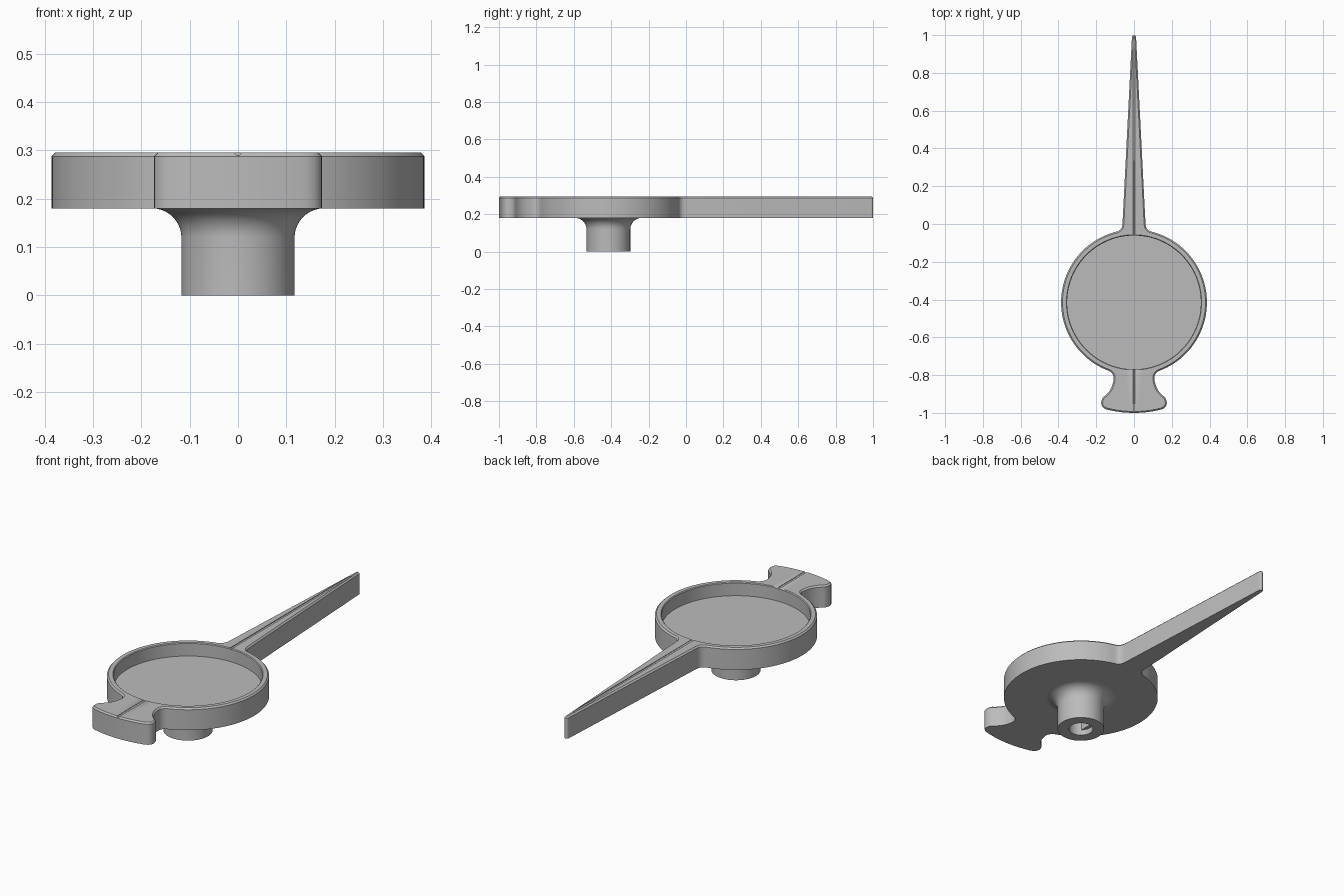
import bpy, bmesh, math
from mathutils import Vector, Matrix

cube = bpy.data.objects.get("Cube")
if cube:
    bpy.data.objects.remove(cube, do_unlink=True)

CY = -0.415                      # dial centre on y
R_DIAL, R_WELL = 0.386, 0.354
Z_LOW, Z_FLOOR, Z_TOP = 0.18, 0.225, 0.295

grey = bpy.data.materials.new("plain_grey")
grey.use_nodes = True
grey.diffuse_color = (0.5, 0.5, 0.5, 1)
grey.node_tree.nodes["Principled BSDF"].inputs["Base Color"].default_value = (0.5, 0.5, 0.5, 1)


def make(name, bm):
    bmesh.ops.recalc_face_normals(bm, faces=bm.faces)
    mesh = bpy.data.meshes.new(name)
    bm.to_mesh(mesh)
    bm.free()
    mesh.materials.append(grey)
    ob = bpy.data.objects.new(name, mesh)
    bpy.context.collection.objects.link(ob)
    return ob


def smooth(ob):
    bpy.ops.object.select_all(action='DESELECT')
    ob.select_set(True)
    bpy.context.view_layer.objects.active = ob
    bpy.ops.object.shade_smooth_by_angle(angle=math.radians(30))


def prism(outline, z0, z1):
    bm = bmesh.new()
    face = bm.faces.new([bm.verts.new((x, y, z0)) for x, y in outline])
    geom = bmesh.ops.extrude_face_region(bm, geom=[face])["geom"]
    top = [v for v in geom if isinstance(v, bmesh.types.BMVert)]
    bmesh.ops.translate(bm, verts=top, vec=(0, 0, z1 - z0))
    return bm


def lathe(profile, steps=96):
    bm = bmesh.new()
    verts = [bm.verts.new((r, 0, z)) for r, z in profile]
    edges = [bm.edges.new(pair) for pair in zip(verts, verts[1:])]
    bmesh.ops.spin(bm, geom=verts + edges, cent=(0, 0, 0), axis=(0, 0, 1),
                   angle=math.tau, steps=steps)
    bmesh.ops.remove_doubles(bm, verts=bm.verts, dist=1e-5)
    bmesh.ops.translate(bm, verts=bm.verts, vec=(0, CY, 0))
    return bm


def arc(cx, cy, r, a0, a1, n):
    angles = [math.radians(a0 + (a1 - a0) * i / n) for i in range(n + 1)]
    return [(cx + r * math.cos(a), cy + r * math.sin(a)) for a in angles]


def curve(a, b, c, n=6):
    a, b, c = Vector(a), Vector(b), Vector(c)
    return [tuple(a * (1 - t) ** 2 + b * 2 * t * (1 - t) + c * t * t)
            for t in (i / n for i in range(n + 1))]


# Outline of the body: pointer, dial and flared tail, one half then mirrored
dial = arc(0, CY, R_DIAL, 76, -70, 60)
half = arc(0, 0.989, 0.011, 90, 3, 4)
half += curve((0.061, 0.0), (0.063, -0.033), dial[0])
half += dial[1:-1]
half += curve(dial[-1], (0.104, -0.793), (0.108, -0.825))
half += curve((0.109, -0.83), (0.118, -0.885), (0.162, -0.915))
half += curve((0.165, -0.918), (0.19, -0.965), (0.145, -0.982))
half += arc(0, CY, 0.585, -77, -90, 6)
outline = half + [(-x, y) for x, y in reversed(half[1:-1])]

# Body with a chamfered upper edge
bm = prism(outline, Z_LOW, Z_TOP)
rim = [e for e in bm.edges if all(v.co.z > Z_TOP - 0.001 for v in e.verts)]
bmesh.ops.bevel(bm, geom=rim, offset=0.0075, segments=1, affect='EDGES')
body = make("pointer_body", bm)

# Round well in the dial
well = make("well_cutter", lathe([(0, Z_FLOOR), (R_WELL, Z_FLOOR), (R_WELL, Z_TOP - 0.004),
                                  (R_WELL + 0.004, Z_TOP), (R_WELL + 0.004, 0.35), (0, 0.35)]))

# Fine groove along the centre line
bm = bmesh.new()
bmesh.ops.create_cone(bm, cap_ends=True, segments=12, radius1=0.006, radius2=0.006, depth=1.95)
bmesh.ops.transform(bm, verts=bm.verts, matrix=Matrix.Translation((0, -0.04, Z_TOP))
                    @ Matrix.Rotation(math.pi / 2, 4, 'X'))
groove = make("groove_cutter", bm)

bpy.context.view_layer.objects.active = body
for cutter in (well, groove):
    mod = body.modifiers.new(cutter.name, 'BOOLEAN')
    mod.operation, mod.solver, mod.object = 'DIFFERENCE', 'EXACT', cutter
    bpy.ops.object.modifier_apply(modifier=mod.name)
    bpy.data.objects.remove(cutter, do_unlink=True)
smooth(body)

# Hollow stem that flares into the underside
R_BORE, Z_BORE = 0.06, 0.16
flare = arc(0.178, 0.119, 0.061, 180, 90, 10)
stem = make("stem", lathe([(0, Z_BORE), (R_BORE, Z_BORE), (R_BORE, 0), (0.117, 0)] + flare))
smooth(stem)

# Flat key inside the bore
key = [(x, y + CY) for x, y in arc(0, 0, R_BORE + 0.001, 132, 228, 16)]
smooth(make("bore_key", prism(key, 0.03, Z_BORE + 0.001)))
